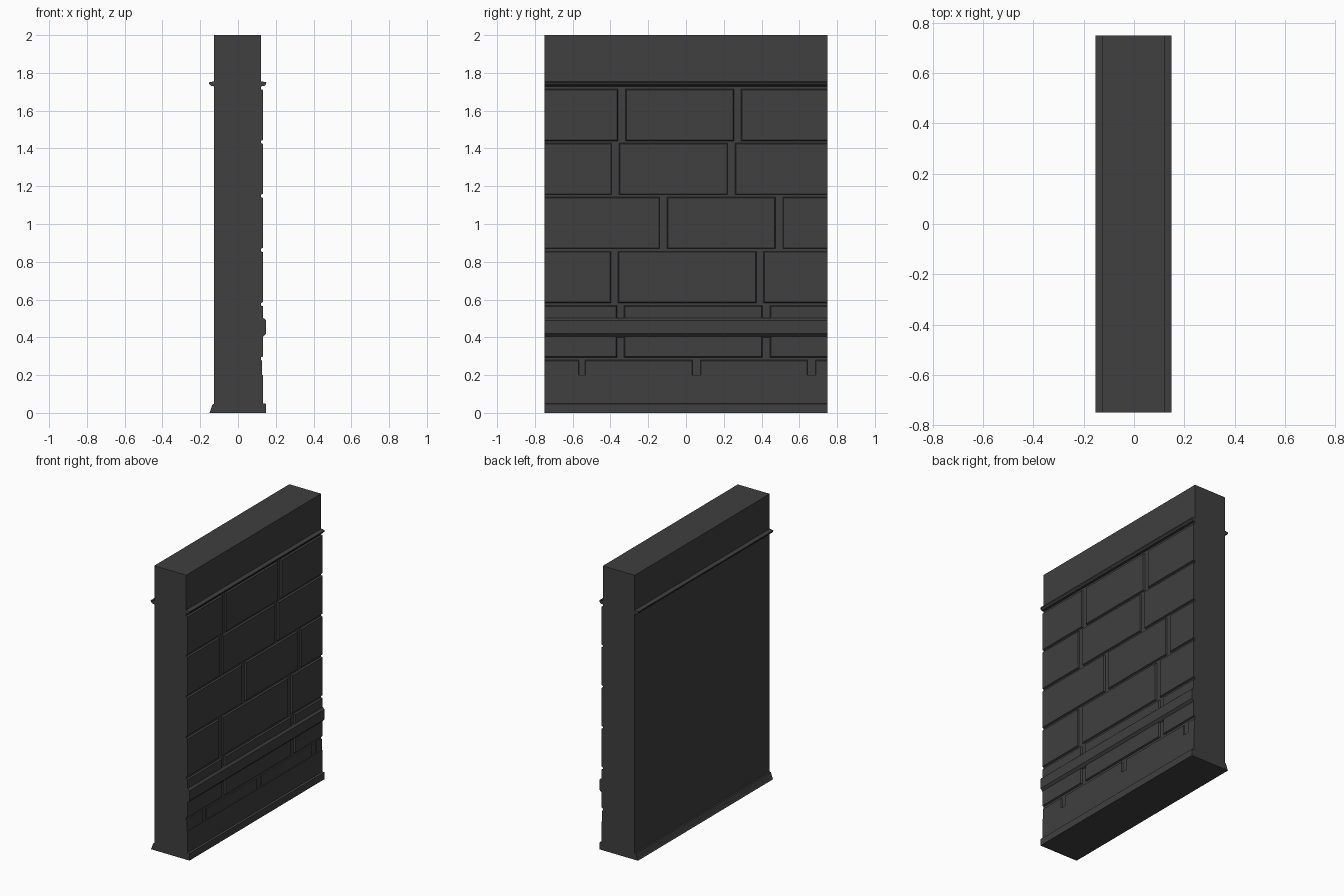
import bpy, bmesh

cube = bpy.data.objects.get("Cube")
if cube:
    bpy.data.objects.remove(cube, do_unlink=True)

HALF = 0.75          # half length of the wall along y
FACE = 0.122         # half thickness of the core

stone = bpy.data.materials.new("dark grey stone")
stone.use_nodes = True
GREY = (0.05, 0.05, 0.05, 1)
stone.diffuse_color = GREY
stone.node_tree.nodes["Principled BSDF"].inputs["Base Color"].default_value = GREY


def finish(bm, name):
    bmesh.ops.recalc_face_normals(bm, faces=bm.faces)
    mesh = bpy.data.meshes.new(name)
    bm.to_mesh(mesh)
    bm.free()
    mesh.materials.append(stone)
    obj = bpy.data.objects.new(name, mesh)
    bpy.context.collection.objects.link(obj)
    return obj


def strip(name, profile, side=1):
    """Extrude an (x, z) profile along the whole wall."""
    bm = bmesh.new()
    face = bm.faces.new([bm.verts.new((side * x, -HALF, z)) for x, z in profile])
    out = bmesh.ops.extrude_face_region(bm, geom=[face])
    moved = [v for v in out["geom"] if isinstance(v, bmesh.types.BMVert)]
    bmesh.ops.translate(bm, verts=moved, vec=(0, 2 * HALF, 0))
    return finish(bm, name)


def brick(bm, y0, y1, z0, z1, front, bevel=0.009):
    """Chamfered block; ends on the wall edge stay square."""
    a = y0 if y0 <= -HALF else y0 + bevel
    b = y1 if y1 >= HALF else y1 - bevel
    back = [(y0, z0), (y1, z0), (y1, z1), (y0, z1)]
    cap = [(a, z0 + bevel), (b, z0 + bevel), (b, z1 - bevel), (a, z1 - bevel)]
    v = [bm.verts.new((FACE - 0.01, *p)) for p in back]
    w = [bm.verts.new((front, *p)) for p in cap]
    bm.faces.new(v)
    bm.faces.new(w)
    for i in range(4):
        j = (i + 1) % 4
        bm.faces.new((v[i], v[j], w[j], w[i]))


def course(name, z0, z1, joints, front=0.133):
    """One row of bricks, split by joints given as (centre, width)."""
    bm = bmesh.new()
    start = -HALF
    for centre, width in joints:
        brick(bm, start, centre - width / 2, z0, z1, front)
        start = centre + width / 2
    brick(bm, start, HALF, z0, z1, front)
    return finish(bm, name)


# Plain core
strip("wall_core", [(-0.126, 0), (FACE, 0), (FACE, 2), (-0.126, 2)])

# Brick courses on the decorated side
course("brick_course_1", 0.29, 0.573, [(-0.347, 0.03), (0.425, 0.03)])
course("brick_course_2", 0.578, 0.86, [(-0.378, 0.03), (0.392, 0.03)])
course("brick_course_3", 0.865, 1.147, [(-0.12, 0.03), (0.493, 0.03)])
course("brick_course_4", 1.151, 1.433, [(-0.374, 0.03), (0.24, 0.03)])
course("brick_course_5", 1.436, 1.718, [(-0.34, 0.03), (0.273, 0.03)])
course("bottom_brick_course", 0.1, 0.285,
       [(-0.55, 0.02), (0.055, 0.03), (0.665, 0.03)], 0.128)

# Smooth bands on the decorated side
strip("belt_band", [(0.11, 0.395), (0.134, 0.405), (0.148, 0.42),
                    (0.148, 0.49), (0.134, 0.503), (0.11, 0.503)])
strip("lower_panel", [(0.11, 0), (0.132, 0), (0.132, 0.2), (0.11, 0.2)])
strip("base_band", [(0.11, 0), (0.148, 0), (0.148, 0.048), (0.11, 0.052)])

# Skirting on the plain side
strip("back_skirting", [(0.11, 0), (0.152, 0), (0.146, 0.012),
                        (0.135, 0.045), (0.11, 0.052)], -1)

# Moulding under the top on both sides
for name, side, shift in (("left_moulding", 1, 0), ("right_moulding", -1, 0.004)):
    strip(name, [(0.11, 1.728), (0.138 + shift, 1.73), (0.149 + shift, 1.742),
                 (0.15 + shift, 1.75), (0.135 + shift, 1.753), (0.11, 1.757)], side)
